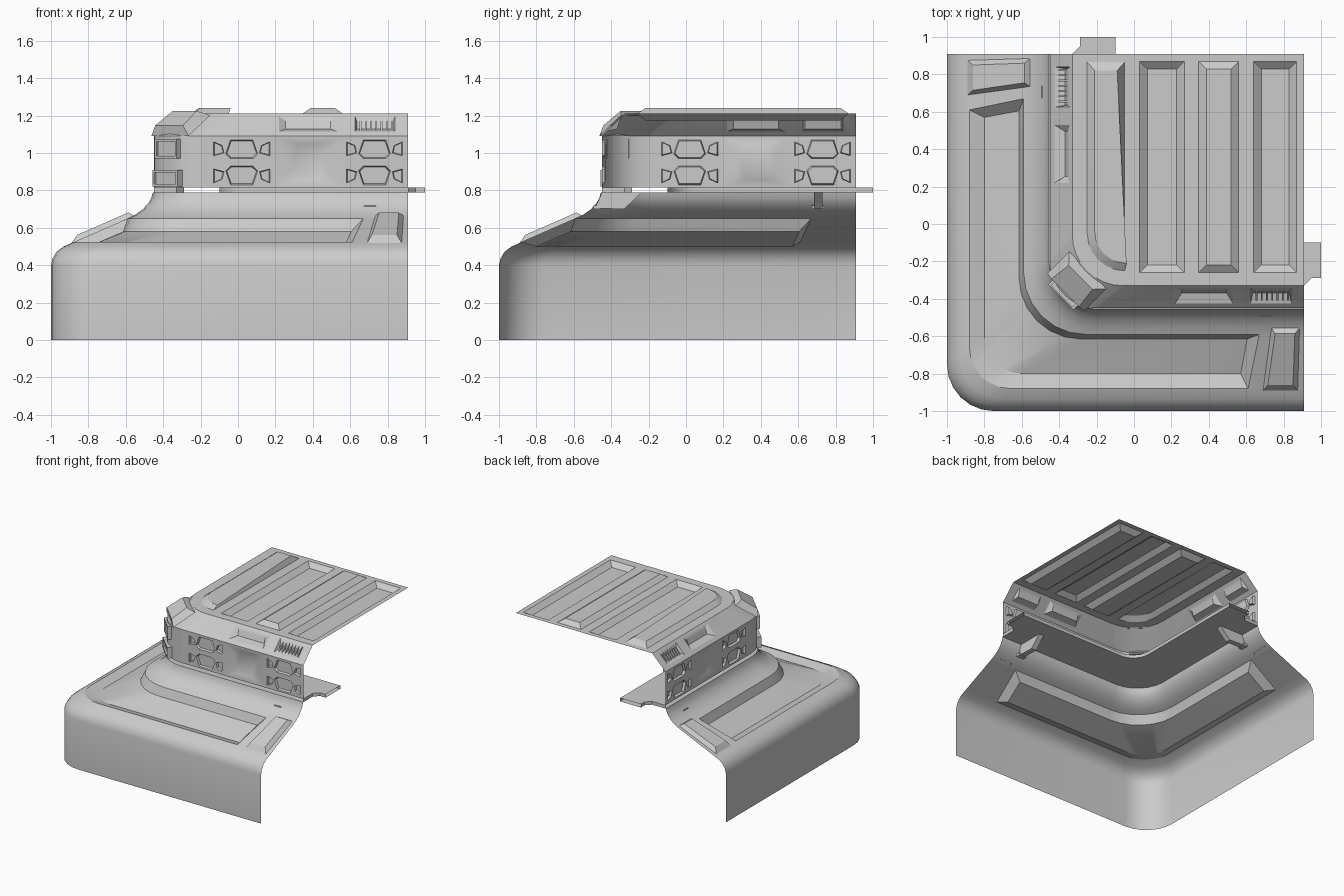
import bpy, bmesh
from math import sin, cos, pi
from mathutils import Vector
from mathutils.geometry import tessellate_polygon

if "Cube" in bpy.data.objects:
    bpy.data.objects.remove(bpy.data.objects["Cube"])

END = 0.91          # where both wings are cut off
S = 0.7071


def add(name, verts, faces, mirror=True):
    """Make a mesh; mirrored parts are repeated across the x = y diagonal."""
    verts = [tuple(v) for v in verts]
    faces = [tuple(f) for f in faces]
    if mirror:
        n = len(verts)
        verts += [(y, x, z) for x, y, z in verts]
        faces += [tuple(i + n for i in reversed(f)) for f in faces]
    me = bpy.data.meshes.new(name)
    me.from_pydata(verts, [], faces)
    bm = bmesh.new()
    bm.from_mesh(me)
    bmesh.ops.remove_doubles(bm, verts=bm.verts, dist=0.0005)
    bmesh.ops.recalc_face_normals(bm, faces=bm.faces)
    bm.to_mesh(me)
    bm.free()
    ob = bpy.data.objects.new(name, me)
    bpy.context.collection.objects.link(ob)
    bpy.ops.object.select_all(action='DESELECT')
    ob.select_set(True)
    bpy.context.view_layer.objects.active = ob
    bpy.ops.object.shade_smooth_by_angle(angle=0.5)
    return ob


def arc(d, r, seg=6):
    """Rounded corner at inset d from the outer edge."""
    c = -1 + d + r
    return [(c - r * cos(pi / 2 * i / seg), c - r * sin(pi / 2 * i / seg)) for i in range(seg + 1)]


def strip(name, rows, straight=True, seg=6):
    """Sweep rows of (inset, z, corner radius, end) around the corner."""
    verts, faces = [], []
    for d, z, r, e in rows:
        path = arc(d, r, seg)
        if straight:
            path = [(-1 + d, e)] + path + [(e, -1 + d)]
        verts += [(x, y, z) for x, y in path]
    n = len(verts) // len(rows)
    for j in range(len(rows) - 1):
        for i in range(n - 1):
            a = j * n + i
            faces.append((a, a + 1, a + n + 1, a + n))
    return add(name, verts, faces, False)


def rect(u0, u1, v0, v1):
    return [(u0, v0), (u1, v0), (u1, v1), (u0, v1)]


def inset(poly, m, w):
    """Shrink a polygon by m on each axis and move it to depth w."""
    lo = [min(p[k] for p in poly) for k in (0, 1)]
    hi = [max(p[k] for p in poly) for k in (0, 1)]
    out = []
    for p in poly:
        q = []
        for k in (0, 1):
            c = (lo[k] + hi[k]) / 2
            q.append(c + (p[k] - c) * (1 - 2 * m / (hi[k] - lo[k])))
        out.append((q[0], q[1], w))
    return out


def sheet(name, outline, panels, frame, mirror=True):
    """Flat sheet with panels (outer loop, inner loop with depth) pressed in or out."""
    loops = [outline] + [p[0] for p in panels]
    flat = [(u, v, 0) for lp in loops for u, v in lp]
    faces = list(tessellate_polygon([[Vector((u, v, 0)) for u, v in lp] for lp in loops]))
    base = len(outline)
    for outer, inner in panels:
        n, k = len(outer), len(flat)
        flat += inner
        for i in range(n):
            j = (i + 1) % n
            faces.append((base + i, base + j, k + j, k + i))
        faces.append(tuple(range(k, k + n)))
        base += n
    return add(name, [frame(*p) for p in flat], faces, mirror)


def prism(name, polys, frame, mirror=True):
    """Solids from (u0, u1, section) with the section in (v, w)."""
    verts, faces = [], []
    for u0, u1, sec in polys:
        k, n = len(verts), len(sec)
        verts += [frame(u, v, w) for u in (u0, u1) for v, w in sec]
        faces += [tuple(range(k, k + n)), tuple(range(k + 2 * n - 1, k + n - 1, -1))]
        faces += [(k + i, k + (i + 1) % n, k + n + (i + 1) % n, k + n + i) for i in range(n)]
    return add(name, verts, faces, mirror)


# lower shell: skirt with rounded shoulder, and the concave neck
strip("skirt", [(d, z, r, END) for d, z, r in (
    (0, 0, .25), (0, .4, .25), (.008, .435, .25), (.03, .472, .245), (.065, .499, .24),
    (.12, .523, .22))])
strip("neck", [(d, z, r, END) for d, z, r in (
    (.41, .65, .33), (.45, .67, .32), (.49, .698, .29), (.52, .73, .27),
    (.537, .76, .255), (.545, .79, .25))])

# sunken panel on the sloping deck, its end walls and the deck beyond
strip("deck_recess", [(.12, .523, .22, .61), (.20, .50, .20, .57),
                      (.385, .58, .33, .605), (.41, .65, .33, .67)])
o0, o1 = (.61, -.88, .523), (.67, -.59, .65)
add("deck_ends", [o0, o1, (.605, -.615, .58), (.57, -.80, .50), (END, -.88, .523), (END, -.59, .65)],
    [(0, 1, 2, 3), (0, 4, 5, 1)])


def deck(u, v, w):
    return (u, v - .4 * w, .523 + (v + .88) * .438 + .91 * w)


pad = [(.69, -.89), (.875, -.89), (.885, -.555), (.735, -.555)]
top = [(.715, -.85, .028), (.85, -.85, .028), (.86, -.575, .028), (.755, -.575, .028)]
add("deck_pad", [deck(u, v, 0) for u, v in pad] + [deck(*p) for p in top],
    [(i, (i + 1) % 4, 4 + (i + 1) % 4, 4 + i) for i in range(4)] + [(4, 5, 6, 7)])

# hollow floor ledge behind the wall, with open tabs at both ends
strip("floor_ledge", [(.545, .79, .25, END), (.9, .788, .15, END),
                      (.9, .815, .15, END), (.55, .815, .25, END)])
edge = [(END, -.45), (END, -.33), (.95, -.29), (1, -.29), (1, -.1), (END, -.1)]
add("floor_tab", [(x, y, z) for z in (.788, .815) for x, y in edge],
    [(1, 2, 3, 4, 5), (11, 10, 9, 8, 7), (0, 1, 7, 6), (1, 2, 8, 7), (2, 3, 9, 8), (4, 5, 11, 10)])

# drain channel under the ledge with its outlet lip


def section(u, v, w):
    return (u, v, w)


prism("drain", [(.685, .73, [(-.49, .705), (-.33, .70), (-.24, .788), (-.45, .788), (-.48, .72)]),
                (.675, .738, [(-.495, .70), (-.46, .70), (-.46, .72), (-.495, .72)])], section)

# upper wall with pressed truss panels and an octagon
strip("wall_corner", [(.55, .815, .25, 0), (.55, 1.09, .25, 0)], False, 8)
panels = []
for c in (.02, .73):
    for f in (1, -1):
        hexa = [(c - .085, .95 + f * .045), (c - .06, .95 + f * .12), (c + .06, .95 + f * .12),
                (c + .085, .95 + f * .045), (c + .06, .95 + f * .02), (c - .06, .95 + f * .02)]
        panels.append((hexa, inset(hexa, .006, -.018)))
        for g in (1, -1):
            side = [(c + g * .15, .95 + f * .11), (c + g * .105, .95 + f * .09),
                    (c + g * .095, .95 + f * .05), (c + g * .15, .95 + f * .035)]
            panels.append((side, inset(side, .005, -.018)))


def octagon(a, b, k):
    return [(.375 + x, .952 + y) for x, y in (
        (-a + k, -b), (a - k, -b), (a, -b + k), (a, b - k), (a - k, b), (-a + k, b), (-a, b - k), (-a, -b + k))]


panels.append((octagon(.175, .128, .02), [(u, v, -.02) for u, v in octagon(.095, .095, .045)]))
sheet("wall", rect(-.2, END, .815, 1.09), panels, lambda u, v, w: (u, -.45 - w, v))

# sloped eave with a slot and a slatted vent
strip("eave_corner", [(.55, 1.09, .25, 0), (.67, 1.21, .27, 0)], False, 8)


def eave(u, v, w):
    return (u, -.45 + S * (v - w), 1.09 + S * (v + w))


def niche(u0, u1, m):
    return (rect(u0, u1, .035, .15),
            [(u0 + m, .085, -.03), (u1 - m, .085, -.03), (u1 - m, .125, -.01), (u0 + m, .125, -.01)])


sheet("eave", [(-.2, 0), (END, 0), (END, .1697), (-.06, .1697)],
      [niche(.22, .53, .035), niche(.625, .84, .01)], eave)
prism("vent_slats", [(u, u + .01, [(.05, -.006), (.14, -.004), (.125, -.01), (.085, -.03)])
                     for u in [.65 + .028 * i for i in range(7)]], eave)

# roof with alternating raised ribs and sunken bays
rib = arc(.75, .2) + [(-.05, .865), (-.25, .865)]
rib_top = [(x, y, .03) for x, y in arc(.79, .17) + [(-.09, .82), (-.21, .82)]]
ribs = [(rib, rib_top)]
for x0, x1, h in ((.03, .27, -.035), (.345, .56, .03), (.64, .87, -.035)):
    r = rect(x0, x1, -.26, .87)
    ribs.append((r, inset(r, .042, h)))
sheet("roof", arc(.67, .27, 8) + [(END, -.33), (END, END), (-.33, END)], ribs,
      lambda u, v, w: (u, v, 1.21 + w), False)

# corner fittings facing along the diagonal: window, hatch and hood


def corner(u, v, w):
    return ((u - w) * S - .378, (-u - w) * S - .378, v)


def bezel(name, hw, z0, z1, out):
    o = rect(-hw, hw, z0, z1)
    i = inset(o, .014, 0)
    verts = [corner(u, v, -.02) for u, v in o] + [corner(u, v, out) for u, v in o]
    verts += [corner(u, v, out) for u, v, _ in i] + [corner(u, v, .003) for u, v, _ in i]
    faces = [(k + a, k + (a + 1) % 4, k + 4 + (a + 1) % 4, k + 4 + a) for k in (0, 4, 8) for a in range(4)]
    add(name, verts, faces + [(12, 13, 14, 15)], False)


bezel("corner_window", .083, .97, 1.075, .012)
bezel("corner_hatch", .095, .82, .91, .018)


def hood(u, v, w):
    # v runs 0..1 up the diagonal slope, w lifts off it
    return (u * S - .378 + .127 * v - .39 * w, -u * S - .378 + .127 * v - .39 * w, 1.09 + .12 * v + .83 * w)


base = [(-.14, .08), (.14, .08), (.14, 1), (-.14, 1)]
lid = [(-.105, .2, .04), (.105, .2, .04), (.09, .85, .04), (-.09, .85, .04)]
add("corner_hood", [hood(u, v, -.01) for u, v in base] + [hood(*p) for p in lid],
    [(i, (i + 1) % 4, 4 + (i + 1) % 4, 4 + i) for i in range(4)] + [(4, 5, 6, 7)], False)
